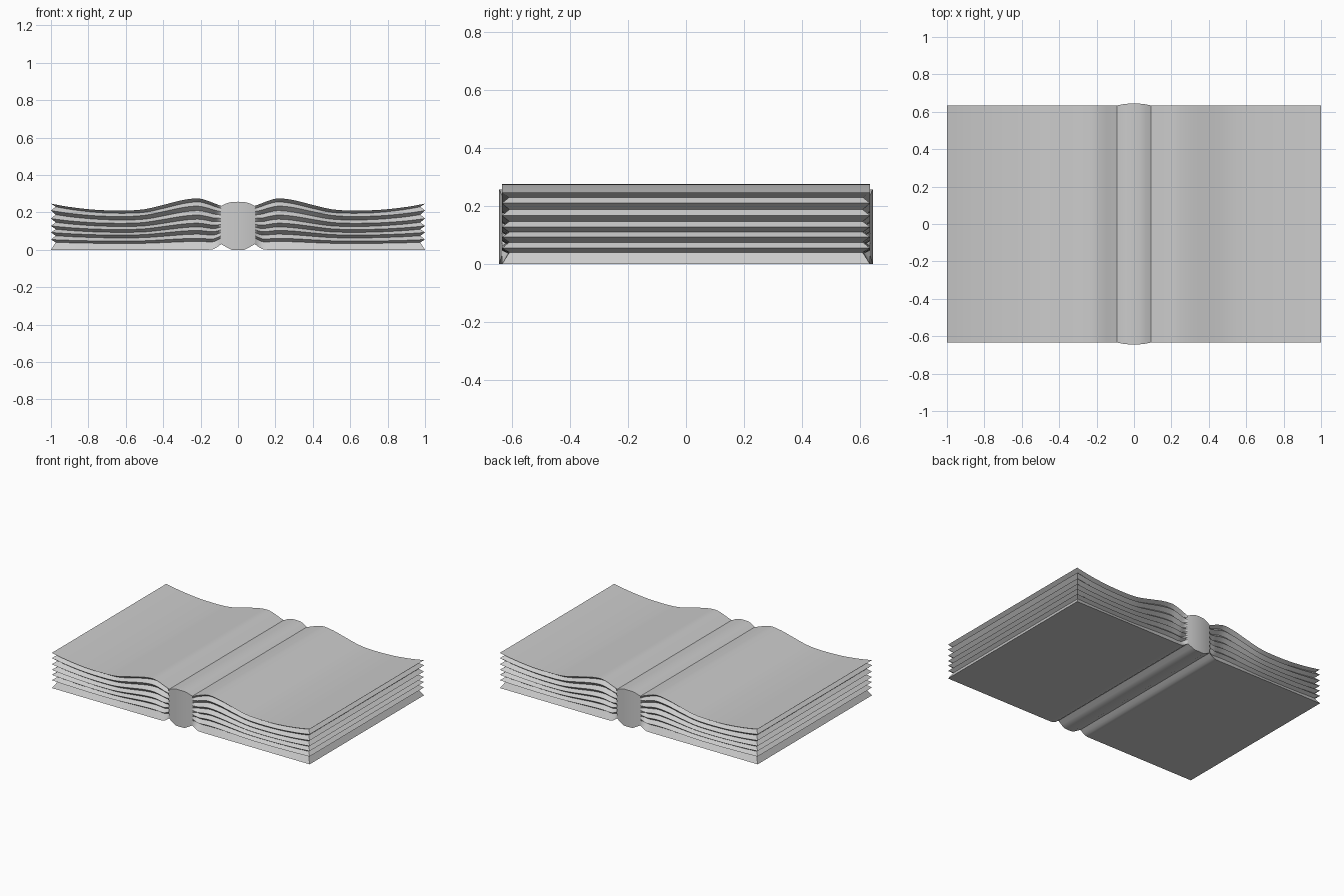
import bpy, bmesh

if "Cube" in bpy.data.objects:
    bpy.data.objects.remove(bpy.data.objects["Cube"])


def loft(name, rows, cap):
    """Skin a list of (x, half_depth list, z list, x list) stations: front, back, top and bottom."""
    bm = bmesh.new()
    front = [[bm.verts.new((x, -y, z)) for x, y, z in row] for row in rows]
    back = [[bm.verts.new((x, y, z)) for x, y, z in row] for row in rows]
    n = len(rows[0])
    for i in range(len(rows) - 1):
        for g in (front, back):
            for k in range(n - 1):
                bm.faces.new((g[i][k], g[i + 1][k], g[i + 1][k + 1], g[i][k + 1]))
        for k in (0, n - 1):
            bm.faces.new((front[i][k], front[i + 1][k], back[i + 1][k], back[i][k]))
    if cap:  # fore edge
        for k in range(n - 1):
            bm.faces.new((front[-1][k], back[-1][k], back[-1][k + 1], front[-1][k + 1]))
    bmesh.ops.recalc_face_normals(bm, faces=bm.faces)
    me = bpy.data.meshes.new(name)
    bm.to_mesh(me)
    bm.free()
    ob = bpy.data.objects.new(name, me)
    bpy.context.collection.objects.link(ob)
    # mirror to the left half
    mod = ob.modifiers.new("mirror", 'MIRROR')
    mod.merge_threshold = 0.0005
    bpy.ops.object.select_all(action='DESELECT')
    ob.select_set(True)
    bpy.context.view_layer.objects.active = ob
    bpy.ops.object.shade_smooth_by_angle(angle=0.5)
    return ob


def smooth(points, sub=3):
    """Catmull-Rom interpolation of the page curve."""
    p = [points[0]] + points + [points[-1]]
    out = []
    for i in range(1, len(p) - 2):
        for s in range(sub):
            t = s / sub
            out.append(tuple(0.5 * (2 * b + (c - a) * t + (2 * a - 5 * b + 4 * c - d) * t * t
                                    + (3 * b - a - 3 * c + d) * t ** 3)
                             for a, b, c, d in zip(p[i - 1], p[i], p[i + 1], p[i + 2])))
    return out + [points[-1]]


# heights of the fanned page bundles at the fore edge: even = outer, odd = notch
levels = [0, .04, .055, .075, .093, .11, .128, .147, .167, .188, .21, .23, .247]
ts = [z / .247 for z in levels]

# page block: x, underside, top
curve = smooth([(.09, .03, .235), (.13, .004, .25), (.17, 0, .265), (.22, 0, .275),
                (.30, 0, .265), (.40, 0, .24), (.50, 0, .217), (.60, 0, .21),
                (.75, 0, .213), (.90, 0, .229), (1.0, 0, .247)])
rows = []
for x, lo, hi in curve:
    row = []
    for k, t in enumerate(ts):
        notch = .025 * (k % 2)
        px = x - notch * (x - .09) / .91
        depth = .634 - notch * min(1, (x - .09) / .02)
        row.append((px, depth, max(0, lo) + (hi - max(0, lo)) * t))
    rows.append(row)
loft("page_block", rows, True)

# rounded spine: x, half depth, underside, top
spine = [(0, .645, 0, .257), (.035, .643, 0, .256), (.06, .64, .013, .249), (.09, .634, .03, .235)]
loft("spine", [[(x, y, lo + (hi - lo) * t) for t in ts] for x, y, lo, hi in spine], False)
